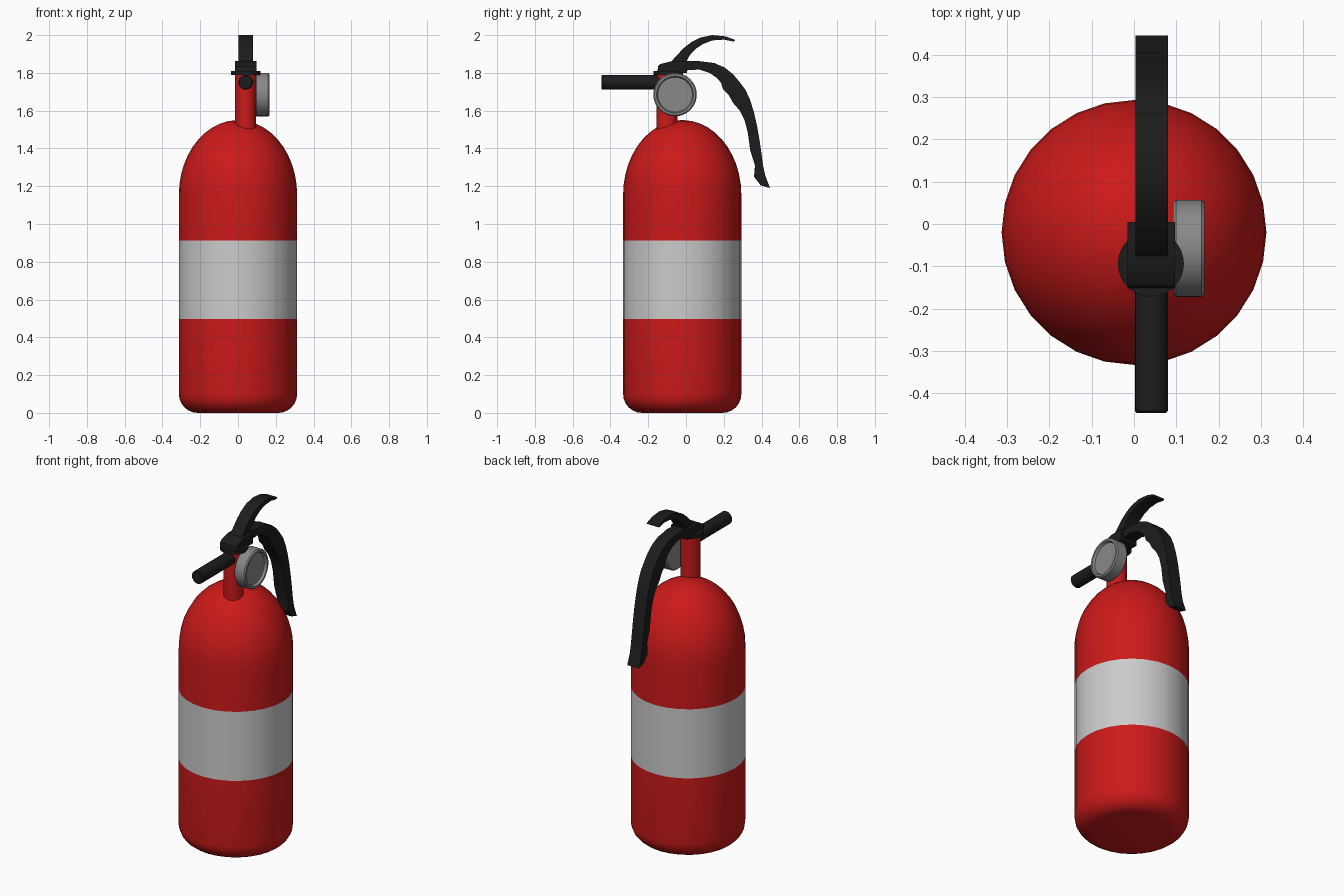
import bpy, bmesh, math
from mathutils import Matrix, Vector

if "Cube" in bpy.data.objects:
    bpy.data.objects.remove(bpy.data.objects["Cube"])


def material(name, rgb):
    m = bpy.data.materials.new(name)
    m.diffuse_color = (*rgb, 1)
    m.use_nodes = True
    m.node_tree.nodes["Principled BSDF"].inputs["Base Color"].default_value = m.diffuse_color
    return m


RED = material("red_paint", (0.6, 0.01, 0.01))
BLACK = material("black_plastic", (0.012, 0.012, 0.012))
WHITE = material("label_grey", (0.75, 0.75, 0.75))
METAL = material("gauge_grey", (0.25, 0.25, 0.25))


def finish(name, bm, mats, angle=35):
    bmesh.ops.recalc_face_normals(bm, faces=bm.faces)
    me = bpy.data.meshes.new(name)
    bm.to_mesh(me)
    bm.free()
    for m in mats:
        me.materials.append(m)
    ob = bpy.data.objects.new(name, me)
    bpy.context.collection.objects.link(ob)
    bpy.ops.object.select_all(action='DESELECT')
    ob.select_set(True)
    bpy.context.view_layer.objects.active = ob
    bpy.ops.object.shade_smooth_by_angle(angle=math.radians(angle))
    return ob


def lathe(name, profile, sides, origin, mats, axis=(0, 0, 1), band=None):
    """Revolve (radius, height) points; ends are closed with flat caps."""
    bm = bmesh.new()
    rings = [[bm.verts.new((r * math.cos(2 * math.pi * i / sides),
                            r * math.sin(2 * math.pi * i / sides), h))
              for i in range(sides)] for r, h in profile]
    for k, (a, b) in enumerate(zip(rings, rings[1:])):
        for i in range(sides):
            j = (i + 1) % sides
            f = bm.faces.new((a[i], a[j], b[j], b[i]))
            f.material_index = int(k == band)
    bm.faces.new(rings[0])
    bm.faces.new(rings[-1])
    turn = Vector((0, 0, 1)).rotation_difference(Vector(axis)).to_matrix().to_4x4()
    bm.transform(Matrix.Translation(origin) @ turn)
    return finish(name, bm, mats)


def lever(name, upper, lower, x0, x1):
    """Plate of constant width between two matching (y, z) edge lines."""
    bm = bmesh.new()
    rows = [[bm.verts.new((x, y, z)) for x, (y, z) in
             ((x0, u), (x1, u), (x1, l), (x0, l))] for u, l in zip(upper, lower)]
    for a, b in zip(rows, rows[1:]):
        for i in range(4):
            j = (i + 1) % 4
            bm.faces.new((a[i], a[j], b[j], b[i]))
    bm.faces.new(rows[0])
    bm.faces.new(rows[-1])
    return finish(name, bm, [BLACK])


# Tank with rounded foot, label band and elliptical dome
R = 0.313
prof = [(R - 0.1 + 0.1 * math.sin(a), 0.1 - 0.1 * math.cos(a))
        for a in [math.radians(t) for t in range(0, 91, 15)]]
band = len(prof)
prof += [(R, 0.497), (R, 0.913)]
prof += [(R * math.cos(a), 1.155 + 0.395 * math.sin(a))
         for a in [math.radians(t) for t in range(0, 89, 8)]]
prof.append((0.001, 1.55))
lathe("tank", prof, 28, (0, -0.02, 0), [RED, WHITE], band=band)

# Valve neck and its collar
lathe("valve_neck", [(0.056, 1.50), (0.056, 1.795)], 24, (0.04, -0.1, 0), [RED])
lathe("collar", [(0.078, 1.79), (0.078, 1.81)], 28, (0.04, -0.094, 0), [BLACK])

# Valve head block with a sloped front
lever("valve_head",
      [(-0.148, 1.835), (-0.135, 1.847), (-0.075, 1.862), (0.005, 1.862)],
      [(-0.152, 1.80), (-0.135, 1.80), (-0.075, 1.80), (0.005, 1.80)],
      -0.015, 0.097)

# Discharge nozzle pointing forward
lathe("nozzle", [(0.034, 0), (0.039, 0.005), (0.039, 0.35)], 20,
      (0.041, -0.447, 1.75), [BLACK], axis=(0, 1, 0))

# Pressure gauge: shallow drum with recessed dial
lathe("pressure_gauge", [(0.108, 0), (0.115, 0.007), (0.115, 0.068),
                         (0.109, 0.075), (0.098, 0.075), (0.092, 0.06)], 32,
      (0.092, -0.058, 1.685), [METAL], axis=(1, 0, 0))

# Squeeze lever curving up and back
lever("squeeze_lever",
      [(-0.09, 1.84), (-0.074, 1.865), (-0.045, 1.897), (-0.01, 1.933), (0.03, 1.964),
       (0.075, 1.987), (0.14, 2.0), (0.21, 1.993), (0.262, 1.974)],
      [(0.0, 1.84), (0.005, 1.865), (0.015, 1.885), (0.03, 1.906), (0.055, 1.93),
       (0.09, 1.953), (0.14, 1.972), (0.20, 1.976), (0.252, 1.966)],
      0.003, 0.08)

# Carrying handle with finger grips, sweeping down behind
lever("carry_handle",
      [(-0.05, 1.862), (0.07, 1.862), (0.15, 1.852), (0.205, 1.828), (0.25, 1.792),
       (0.285, 1.75), (0.315, 1.71), (0.34, 1.655), (0.36, 1.59), (0.376, 1.52),
       (0.39, 1.44), (0.40, 1.37), (0.408, 1.31), (0.42, 1.255), (0.445, 1.19)],
      [(-0.05, 1.81), (0.07, 1.818), (0.125, 1.80), (0.165, 1.772), (0.187, 1.745),
       (0.195, 1.715), (0.225, 1.685), (0.25, 1.64), (0.285, 1.60), (0.31, 1.55),
       (0.327, 1.485), (0.34, 1.39), (0.365, 1.31), (0.36, 1.25), (0.395, 1.205)],
      0.003, 0.08)
